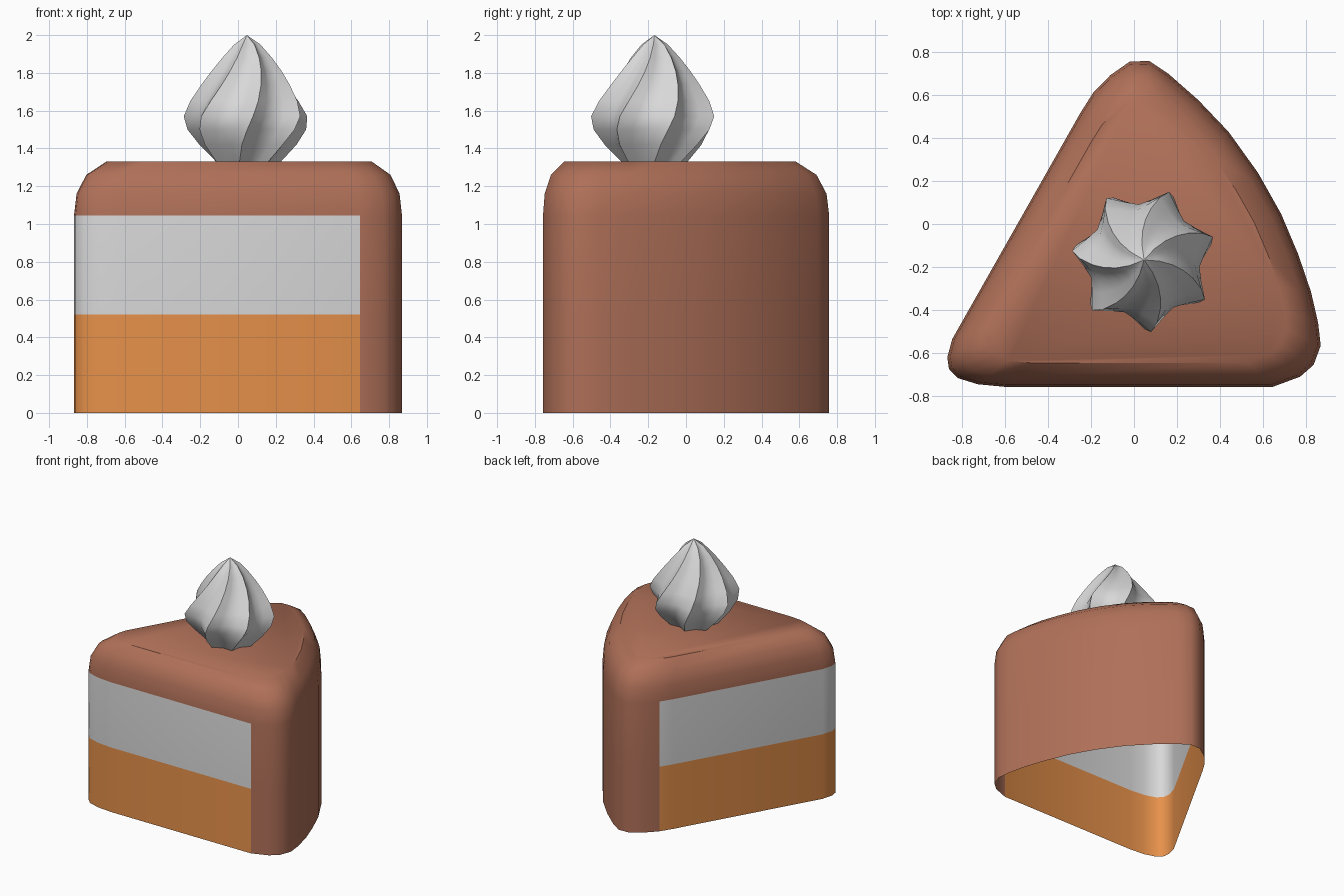
import bpy, bmesh, math

if "Cube" in bpy.data.objects:
    bpy.data.objects.remove(bpy.data.objects["Cube"])


def material(name, rgb):
    m = bpy.data.materials.new(name)
    m.diffuse_color = (*rgb, 1)
    m.use_nodes = True
    m.node_tree.nodes["Principled BSDF"].inputs["Base Color"].default_value = m.diffuse_color
    return m


BROWN = material("chocolate brown", (0.43, 0.162, 0.098))
WHITE = material("cream white", (0.69, 0.69, 0.69))
ORANGE = material("sponge orange", (0.80, 0.285, 0.07))


def make_object(name, bm, mats, angle):
    me = bpy.data.meshes.new(name)
    bm.normal_update()
    bm.to_mesh(me)
    bm.free()
    ob = bpy.data.objects.new(name, me)
    bpy.context.collection.objects.link(ob)
    for m in mats:
        me.materials.append(m)
    bpy.ops.object.select_all(action='DESELECT')
    ob.select_set(True)
    bpy.context.view_layer.objects.active = ob
    bpy.ops.object.shade_smooth_by_angle(angle=math.radians(angle))
    return ob


def bridge(bm, rings, pick=None):
    """Join successive rings with quads; pick(level, segment) gives the material."""
    for k in range(len(rings) - 1):
        a, b = rings[k], rings[k + 1]
        n = len(a)
        for i in range(n):
            j = (i + 1) % n
            f = bm.faces.new((a[i], a[j], b[j], b[i]))
            if pick:
                f.material_index = pick(k, i)


# Cake slice: outline counter-clockwise, iced rim first, then the cut sides round the tip
iced = [(0.645, -0.757), (0.772, -0.710), (0.835, -0.655), (0.868, -0.565),
        (0.856, -0.46), (0.823, -0.316), (0.763, -0.14), (0.684, 0.047),
        (0.577, 0.237), (0.44, 0.428), (0.298, 0.577), (0.158, 0.70),
        (0.07, 0.758), (-0.02, 0.755), (-0.11, 0.692), (-0.19, 0.61)]
cut = [(-0.25, 0.515), (-0.845, -0.535), (-0.868, -0.62), (-0.86, -0.674),
       (-0.82, -0.716), (-0.726, -0.745), (-0.6, -0.757)]
outline = iced + cut
cx, cy = 0.03, -0.17
levels = [(0, 1), (0.52, 1), (1.045, 1), (1.16, 0.985), (1.26, 0.928), (1.33, 0.81)]
bm = bmesh.new()
rings = [[bm.verts.new((cx + (x - cx) * s, cy + (y - cy) * s, z)) for x, y in outline]
         for z, s in levels]
# sponge and filling show only on the cut sides; the underside stays open
bridge(bm, rings, lambda k, i: 0 if k > 1 or i < len(iced) - 1 else 2 - k)
bm.faces.new(rings[-1])
make_object("cake_slice", bm, [BROWN, WHITE, ORANGE], 40)

# Whipped cream swirl: seven twisted lobes
profile = [(1.33, 0.18), (1.42, 0.265), (1.50, 0.322), (1.57, 0.337), (1.65, 0.30),
           (1.74, 0.24), (1.81, 0.19), (1.88, 0.135), (1.95, 0.072)]
lobe = [1.0, 0.84, 0.77, 0.84]   # radius factor from ridge to valley and back
count = 7 * len(lobe)
bm = bmesh.new()
rings = []
for z, r in profile:
    turn = math.radians(18.4 + (z - 1.57) * 75)
    ring = []
    for i in range(count):
        a = turn + 2 * math.pi * i / count
        q = r * lobe[i % len(lobe)]
        ring.append(bm.verts.new((0.047 + q * math.cos(a), -0.167 + q * math.sin(a), z)))
    rings.append(ring)
bridge(bm, rings)
tip = bm.verts.new((0.047, -0.167, 2.0))
for i in range(count):
    bm.faces.new((rings[-1][i], rings[-1][(i + 1) % count], tip))
make_object("whipped_cream", bm, [WHITE], 50)
